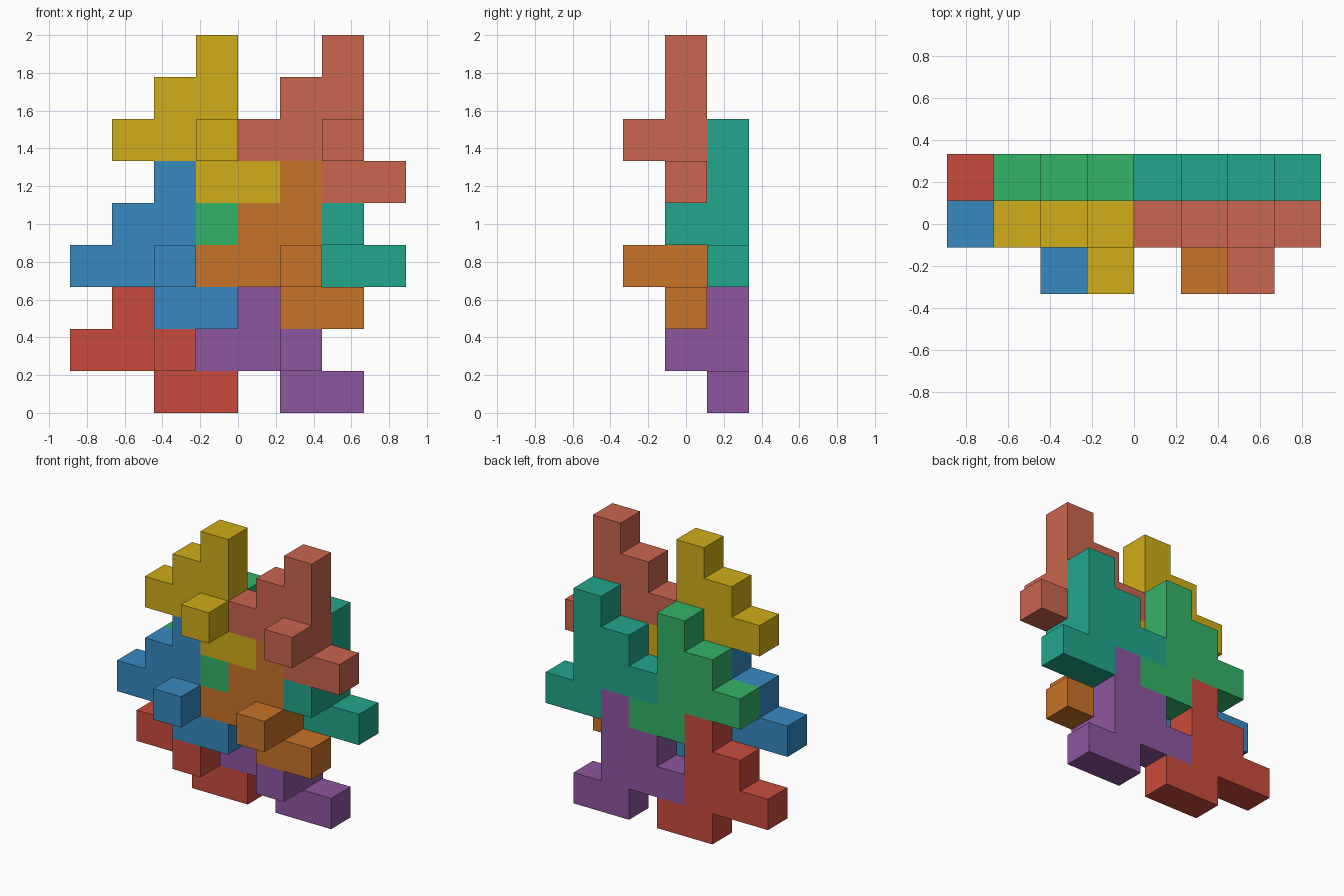
import bpy, bmesh
from mathutils import Vector

if "Cube" in bpy.data.objects:
    bpy.data.objects.remove(bpy.data.objects["Cube"])

U = 2 / 9  # edge length of one unit cube

# Interlocking piece: stepped slab with foot, plus one peg on the front (column, depth, row)
PIECE = [(0, 0, 2), (-1, 0, 1), (0, 0, 1), (-2, 0, 0), (-1, 0, 0), (0, 0, 0),
         (0, 0, -1), (1, 0, -1), (0, -1, 0)]

# name, (column, layer, row) of the piece's centre cell, sRGB colour
PLACES = [
    ("yellow_piece", (3, 1, 6), (208, 173, 24)),
    ("salmon_piece", (6, 1, 6), (202, 102, 78)),
    ("blue_piece",   (2, 1, 3), (55, 138, 192)),
    ("orange_piece", (5, 1, 3), (200, 115, 40)),
    ("green_piece",  (3, 2, 4), (52, 179, 105)),
    ("teal_piece",   (6, 2, 4), (34, 166, 140)),
    ("red_piece",    (2, 2, 1), (201, 75, 60)),
    ("purple_piece", (5, 2, 1), (141, 86, 160)),
]


def linear(c):
    c /= 255
    return c / 12.92 if c <= 0.04045 else ((c + 0.055) / 1.055) ** 2.4


def build_piece(name, centre, rgb):
    bm = bmesh.new()
    cells = set(PIECE)
    # Outer skin: a square on every cell side that has no neighbour
    for cell in PIECE:
        for axis in range(3):
            for side in (-1, 1):
                near = list(cell)
                near[axis] += side
                if tuple(near) in cells:
                    continue
                n, a, b = Vector(), Vector(), Vector()
                n[axis], a[(axis + 1) % 3], b[(axis + 2) % 3] = side / 2, side / 2, 0.5
                mid = Vector(cell) + n
                bm.faces.new([bm.verts.new((mid + p) * U)
                              for p in (-a - b, a - b, a + b, b - a)])
    bmesh.ops.remove_doubles(bm, verts=bm.verts, dist=0.001)
    # Merge coplanar squares into clean flat faces
    bmesh.ops.dissolve_limit(bm, angle_limit=0.01, verts=bm.verts, edges=bm.edges)
    mesh = bpy.data.meshes.new(name)
    bm.to_mesh(mesh)
    bm.free()
    mat = bpy.data.materials.new(name + "_colour")
    mat.diffuse_color = (*map(linear, rgb), 1)
    mat.use_nodes = True
    mat.node_tree.nodes["Principled BSDF"].inputs["Base Color"].default_value = mat.diffuse_color
    mesh.materials.append(mat)
    obj = bpy.data.objects.new(name, mesh)
    i, j, k = centre
    obj.location = ((i - 3.5) * U, (j - 1) * U, (k + 0.5) * U)
    bpy.context.collection.objects.link(obj)


for place in PLACES:
    build_piece(*place)
